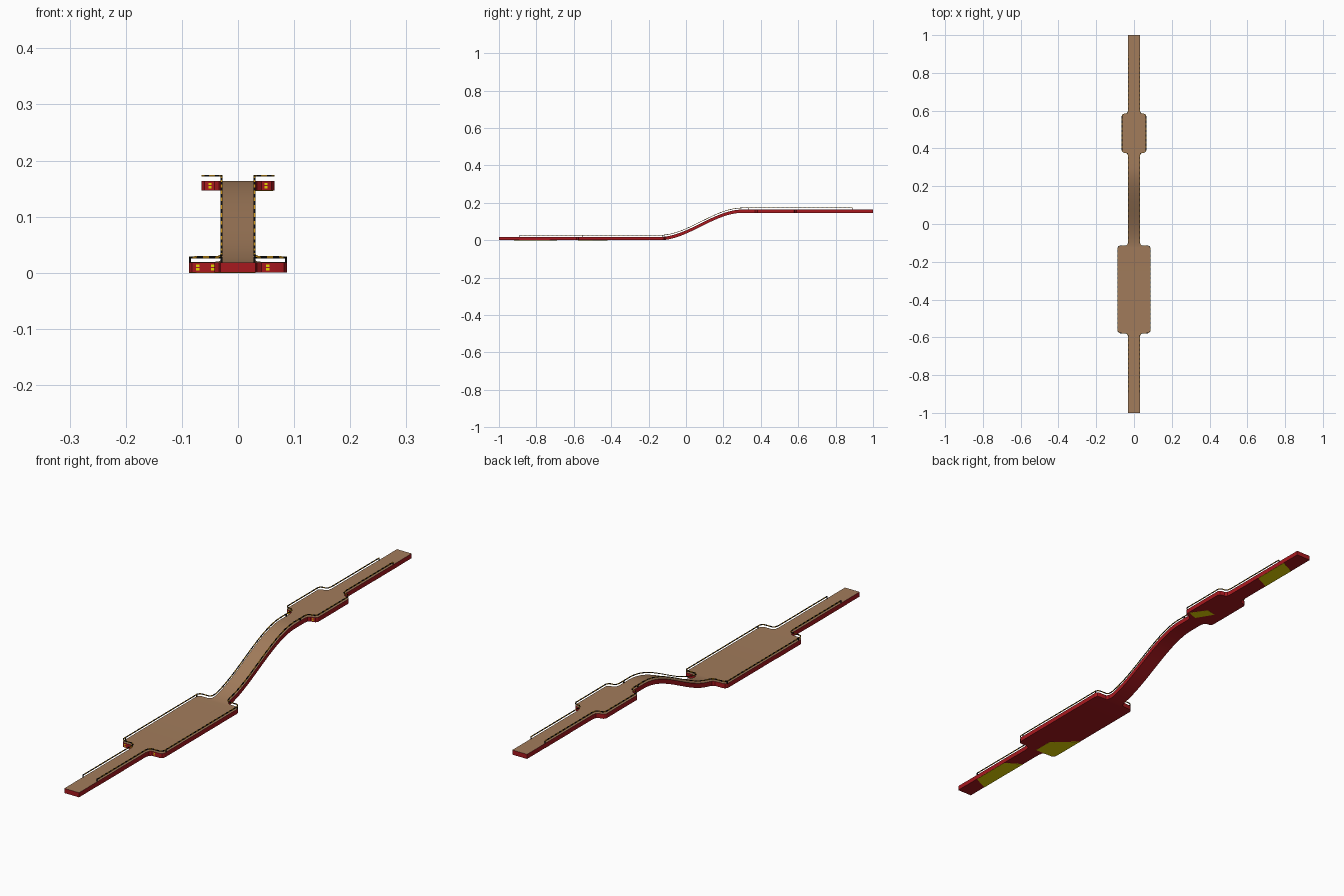
import bpy, bmesh, math
from mathutils import Vector

if "Cube" in bpy.data.objects:
    bpy.data.objects.remove(bpy.data.objects["Cube"])

def material(name, rgb):
    m = bpy.data.materials.new(name)
    m.diffuse_color = (*rgb, 1)
    m.use_nodes = True
    m.node_tree.nodes["Principled BSDF"].inputs["Base Color"].default_value = m.diffuse_color
    return m

BROWN = material("brown deck", (0.36, 0.20, 0.105))
RED = material("red sides", (0.39, 0.009, 0.013))
YELLOW = material("yellow", (0.80, 0.68, 0.0))
ORANGE = material("orange stripe", (0.75, 0.36, 0.01))
BLACK = material("black", (0.004, 0.004, 0.004))

NARROW, THICK, RISE, LIFT = 0.031, 0.0175, 0.146, 0.0005

def height(y):
    """Underside of the walkway: flat, smooth ramp, flat."""
    t = min(1, max(0, (y + 0.14) / 0.44))
    return LIFT + RISE * t * t * (3 - 2 * t)

def platform(y0, y1, w):
    """Half outline of a widened platform with rounded corners."""
    start = [(y0 - 0.022, NARROW), (y0 - 0.008, NARROW + 0.003), (y0 - 0.001, NARROW + 0.011),
             (y0, w - 0.012), (y0 + 0.003, w - 0.005), (y0 + 0.011, w)]
    return start + [(y0 + y1 - y, x) for y, x in reversed(start)]

# half outline of the walkway, front to back
ramp = [(-0.08 + 0.40 * i / 28, NARROW) for i in range(29)]
outline = ([(-1, NARROW)] + platform(-0.577, -0.115, 0.087) + ramp
           + platform(0.378, 0.583, 0.065) + [(1, NARROW)])

def finish(bm, name, mats, angle=None):
    bmesh.ops.recalc_face_normals(bm, faces=bm.faces)
    me = bpy.data.meshes.new(name)
    bm.to_mesh(me)
    bm.free()
    for m in mats:
        me.materials.append(m)
    ob = bpy.data.objects.new(name, me)
    bpy.context.collection.objects.link(ob)
    if angle:
        bpy.context.view_layer.objects.active = ob
        ob.select_set(True)
        bpy.ops.object.shade_smooth_by_angle(angle=angle)
        ob.select_set(False)
    return ob

def sweep(bm, rings, mat_rule):
    """Skin a list of four-point rings and cap the ends."""
    vs = [[bm.verts.new(p) for p in r] for r in rings]
    for i, (a, b) in enumerate(zip(vs, vs[1:])):
        for k in range(4):
            f = bm.faces.new((a[k], a[(k + 1) % 4], b[(k + 1) % 4], b[k]))
            f.material_index = mat_rule(i, k)
    bm.faces.new(vs[0]).material_index = mat_rule(0, 1)
    bm.faces.new(vs[-1]).material_index = mat_rule(len(vs) - 2, 1)

# walkway: brown on top, red elsewhere
bm = bmesh.new()
rings = []
for y, x in outline:
    z = height(y)
    rings.append([(-x, y, z + THICK), (x, y, z + THICK), (x, y, z), (-x, y, z)])
sweep(bm, rings, lambda i, k: 0 if k == 0 else 1)
finish(bm, "walkway", [BROWN, RED], math.radians(30))

# yellow patches on the underside
patches = {
    "lower_end_patch": [(-NARROW, -0.92), (NARROW, -0.89), (NARROW, -0.73), (-NARROW, -0.69)],
    "lower_platform_patch": [(0, -0.577), (-0.074, -0.576), (-0.087, -0.56), (-0.087, -0.42), (0, -0.5)],
    "upper_platform_patch": [(0.062, 0.40), (0.02, 0.385), (-0.02, 0.45), (0.02, 0.46)],
    "upper_end_patch": [(-NARROW, 0.74), (NARROW, 0.77), (NARROW, 0.92), (-NARROW, 0.89)],
}
for name, pts in patches.items():
    bm = bmesh.new()
    z = height(pts[0][1])
    f = bm.faces.new([bm.verts.new((x, y, z)) for x, y in pts])
    ext = bmesh.ops.extrude_face_region(bm, geom=[f])["geom"]
    bmesh.ops.translate(bm, vec=(0, 0, -LIFT), verts=[v for v in ext if isinstance(v, bmesh.types.BMVert)])
    finish(bm, name, [YELLOW])

# small yellow marks on the front edges of both platforms
bm = bmesh.new()
for y, xs in ((-0.577, (-0.072, -0.045, 0.053)), (0.378, (-0.05, 0.05))):
    for x in xs:
        for dz in (0.006, 0.012):
            z = height(y) + dz
            bm.faces.new([bm.verts.new((x + sx * 0.003, y - 0.001, z + sz * 0.002))
                          for sx, sz in ((-1, -1), (1, -1), (1, 1), (-1, 1))])
finish(bm, "edge_marks", [YELLOW])

# handrail path: the outline just inside the edge, cut into short stripes
corners = [Vector((x - 0.0015, max(-0.89, min(0.89, y)), 0)) for y, x in outline]
path = [corners[0]]
for a, b in zip(corners, corners[1:]):
    n = max(1, round((b - a).length / 0.012))
    path += [a.lerp(b, (i + 1) / n) for i in range(n)]
for p in path:
    p.z = height(p.y) + THICK + 0.0088

R = 0.0015
rings = []
for i, p in enumerate(path):
    t = path[min(i + 1, len(path) - 1)] - path[max(i - 1, 0)]
    side = Vector((t.y, -t.x, 0)).normalized() * R
    up = Vector((0, 0, R))
    rings.append([p + side + up, p - side + up, p - side - up, p + side - up])
bm = bmesh.new()
sweep(bm, rings, lambda i, k: i % 2)
rail = finish(bm, "handrail", [BLACK, ORANGE])
rail.modifiers.new("mirror", 'MIRROR')

# a few thin posts under the rail
bm = bmesh.new()
for target in (-0.89, -0.56, -0.13, 0.33, 0.89):
    p = min(path, key=lambda q: abs(q.y - target))
    b = height(p.y) + THICK
    rings = [[(p.x + sx * R, p.y + sy * R, z) for sx, sy in ((1, 1), (-1, 1), (-1, -1), (1, -1))]
             for z in (b - 0.001, p.z)]
    sweep(bm, rings, lambda i, k: 0)
posts = finish(bm, "rail_posts", [BLACK])
posts.modifiers.new("mirror", 'MIRROR')
